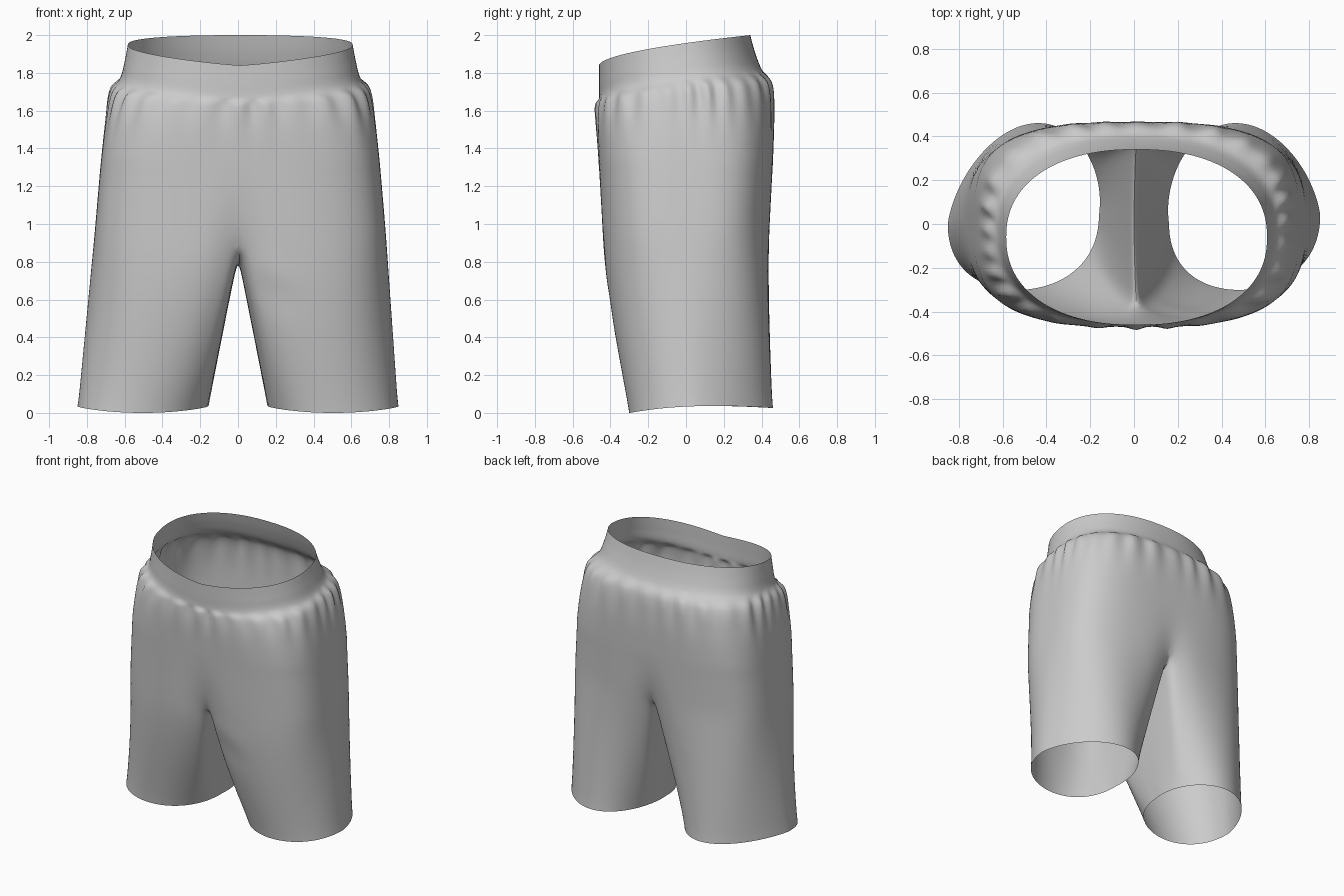
import bpy, bmesh, math
from math import sin, cos, pi, exp

cube = bpy.data.objects.get("Cube")
if cube:
    bpy.data.objects.remove(cube)

HALF, INNER, STEPS, LEG_ROWS = 96, 32, 7, 26
OFFSET = 0.012   # slight sideways shift of the hips
FRONT_SPLIT, BACK_SPLIT = math.radians(150), math.radians(145)

# Torso levels: front z, back z, half width, front y, back y, squareness
LEVELS = [
    (1.84, 2.00, 0.595, -0.460, 0.340, 2.25),
    (1.75, 1.91, 0.612, -0.460, 0.365, 2.3),
    (1.67, 1.82, 0.635, -0.460, 0.400, 2.4),
    (1.62, 1.74, 0.682, -0.470, 0.452, 2.8),
    (1.50, 1.57, 0.712, -0.472, 0.466, 3.1),
    (1.28, 1.32, 0.740, -0.460, 0.460, 3.3),
    (0.91, 0.98, 0.770, -0.443, 0.446, 3.2),
]
TOP_OF_LEG = len(LEVELS) - 1


def smooth_level(v):
    """Catmull-Rom interpolation through the torso levels."""
    i = min(int(v), len(LEVELS) - 2)
    f = v - i
    p0, p1, p2, p3 = (LEVELS[max(0, min(len(LEVELS) - 1, i + k))] for k in (-1, 0, 1, 2))
    return [b + 0.5 * f * (c - a + f * (2 * a - 5 * b + 4 * c - d + f * (3 * (b - c) + d - a)))
            for a, b, c, d in zip(p0, p1, p2, p3)]


def torso_point(side, v, th):
    """Point on a squared oval, th running from front centre to back centre."""
    zf, zb, a, yf, yb, e = smooth_level(v)
    s, c = abs(sin(th)), cos(th)
    r = (s ** e + abs(c) ** e) ** (-1 / e)
    x = side * a * s * r
    y = (yf + yb) / 2 - (yb - yf) / 2 * c * r
    u = (1 - max(-1, min(1, c * r))) / 2
    z = zf + (zb - zf) * u ** 0.55
    # Gathers fanning out under the waistband
    fade = max(0, min(1, (v - 2.1) / 0.7)) * exp(-max(0, v - 3.0) ** 2 / 0.8)
    wave = cos(28 * th + side * 1.3 * sin(3 * th)) * (0.7 + 0.3 * cos(7 * th))
    push = 1 + 0.013 * fade * wave / math.hypot(x, y)
    # Cloth drawn in towards the crotch
    pinch = max(0, v - 5) ** 2 * exp(-(x / 0.1) ** 2)
    y = y * push + pinch * (0.05 if c > 0 else -0.04)
    return (x * push + OFFSET, y, z)


def seam_point(q):
    """Crotch seam hanging between the back and front of the hips."""
    front, back = torso_point(1, TOP_OF_LEG, 0), torso_point(1, TOP_OF_LEG, pi)
    return (OFFSET * (1 - sin(pi * q)), back[1] + (front[1] - back[1]) * q,
            back[2] + (front[2] - back[2]) * q - 0.12 * sin(pi * q) ** 0.6)


def hem_point(side, phi):
    return (side * (0.505 + 0.345 * cos(phi) - 0.055 * max(0, sin(phi))),
            0.08 + 0.38 * sin(phi) - 0.06 * cos(phi) ** 2 + side * 0.02 * cos(phi),
            0.013 + 0.013 * sin(phi) + 0.022 * cos(phi) ** 2)


def leg_loop(side):
    """Pairs of matching points on the top and bottom of a leg."""
    outer = FRONT_SPLIT + BACK_SPLIT
    pairs = [(torso_point(side, TOP_OF_LEG, pi * j / HALF),
              hem_point(side, outer * j / HALF - FRONT_SPLIT)) for j in range(HALF + 1)]
    for k in range(1, INNER):
        q = k / INNER
        pairs.append((seam_point(q), hem_point(side, BACK_SPLIT + (2 * pi - outer) * q)))
    return pairs


def leg_point(side, a, b, t):
    x = a[0] + (b[0] - a[0]) * t
    y = a[1] + (b[1] - a[1]) * t ** (1.55 if a[1] < 0 else 1.0)
    z = a[2] + (b[2] - a[2]) * t
    # Diagonal drape folds on the front of the left leg
    if side > 0 and y < -0.15:
        window = exp(-((x - 0.2) / 0.12) ** 2) * min(1, t * 6) * min(1, abs(x) * 10)
        d = z + 0.35 * x
        y += window * (0.018 * exp(-((d - 0.93) / 0.07) ** 2)
                       - 0.008 * exp(-((d - 0.82) / 0.07) ** 2)
                       + 0.016 * exp(-((d - 0.70) / 0.06) ** 2))
    return (x, y, z)


def add_grid(bm, rows, closed):
    verts = [[bm.verts.new(p) for p in row] for row in rows]
    n = len(verts[0])
    for upper, lower in zip(verts, verts[1:]):
        for j in range(n if closed else n - 1):
            k = (j + 1) % n
            bm.faces.new((upper[j], upper[k], lower[k], lower[j]))


# Cloth shell: two hip halves and two legs welded together
bm = bmesh.new()
rows = TOP_OF_LEG * STEPS
for side in (1, -1):
    add_grid(bm, [[torso_point(side, r / STEPS, pi * j / HALF) for j in range(HALF + 1)]
                  for r in range(rows + 1)], False)
    loop = leg_loop(side)
    add_grid(bm, [[leg_point(side, a, b, r / LEG_ROWS) for a, b in loop]
                  for r in range(LEG_ROWS + 1)], True)
bmesh.ops.remove_doubles(bm, verts=bm.verts, dist=0.0003)

# Relax the joins, leaving open edges in place
inside = [v for v in bm.verts if not v.is_boundary and v.co.z < 1.3]
for _ in range(14):
    bmesh.ops.smooth_vert(bm, verts=inside, factor=0.5,
                          use_axis_x=True, use_axis_y=True, use_axis_z=True)
bmesh.ops.recalc_face_normals(bm, faces=bm.faces)
# Make the outside of the cloth face outward
front = min(bm.faces, key=lambda f: f.calc_center_median().y)
if front.normal.y > 0:
    bmesh.ops.reverse_faces(bm, faces=bm.faces)

mesh = bpy.data.meshes.new("shorts")
bm.to_mesh(mesh)
bm.free()
shorts = bpy.data.objects.new("shorts", mesh)
bpy.context.collection.objects.link(shorts)

# Plain grey cloth
cloth = bpy.data.materials.new("grey cloth")
cloth.use_nodes = True
colour = (0.6, 0.6, 0.6, 1)
cloth.diffuse_color = colour
cloth.node_tree.nodes["Principled BSDF"].inputs["Base Color"].default_value = colour
mesh.materials.append(cloth)

bpy.context.view_layer.objects.active = shorts
shorts.select_set(True)
bpy.ops.object.shade_smooth_by_angle(angle=math.radians(60))
